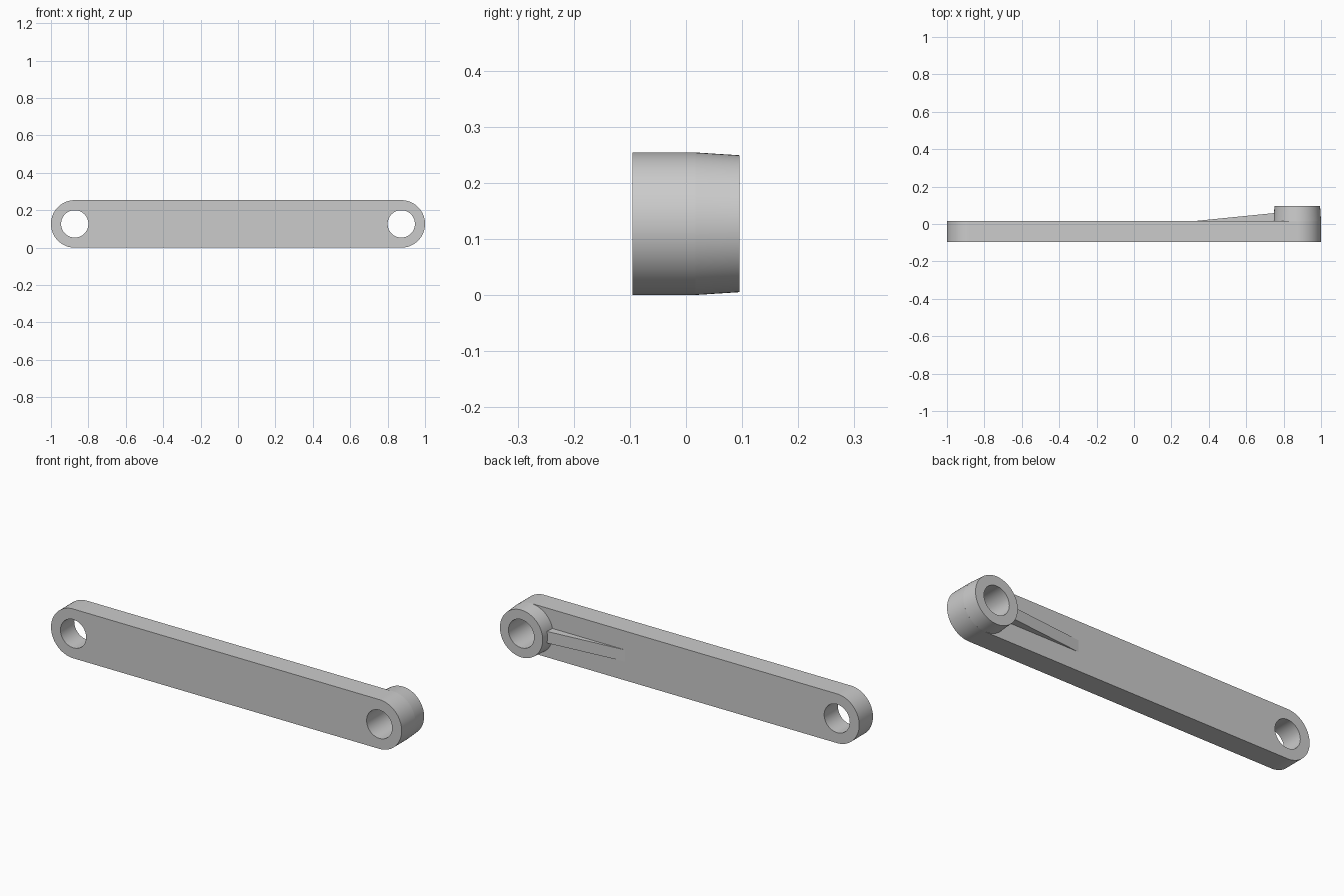
import bpy, bmesh
from math import cos, sin, pi

R, HOLE, CX = 0.127, 0.073, 0.873      # end radius, bore radius, bore centre
FRONT, FACE, BACK = -0.095, 0.017, 0.095
SEG = 64

if "Cube" in bpy.data.objects:
    bpy.data.objects.remove(bpy.data.objects["Cube"])

metal = bpy.data.materials.new("plain grey")
metal.use_nodes = True
grey = (0.6, 0.6, 0.6, 1)
metal.diffuse_color = grey
metal.node_tree.nodes["Principled BSDF"].inputs["Base Color"].default_value = grey


def finish(name, bm):
    """Turn a bmesh into a shaded object."""
    bmesh.ops.recalc_face_normals(bm, faces=bm.faces)
    mesh = bpy.data.meshes.new(name)
    bm.to_mesh(mesh)
    bm.free()
    mesh.materials.append(metal)
    obj = bpy.data.objects.new(name, mesh)
    bpy.context.collection.objects.link(obj)
    bpy.ops.object.select_all(action='DESELECT')
    obj.select_set(True)
    bpy.context.view_layer.objects.active = obj
    return obj


def smooth():
    bpy.ops.object.shade_smooth_by_angle(angle=pi / 6)


def extrude(name, points, vec):
    """Prism from a closed outline."""
    bm = bmesh.new()
    face = bm.faces.new([bm.verts.new(p) for p in points])
    new = bmesh.ops.extrude_face_region(bm, geom=[face])["geom"]
    bmesh.ops.translate(bm, vec=vec, verts=[v for v in new if isinstance(v, bmesh.types.BMVert)])
    return finish(name, bm)


def arc(cx, radius, y, start, sweep, count):
    angles = [start + sweep * i / SEG for i in range(count)]
    return [(cx + radius * cos(a), y, R + radius * sin(a)) for a in angles]


# Round-ended bar with a bore at each end
outline = (arc(CX, R, FRONT, -pi / 2, pi, SEG + 1)
           + arc(-CX, R, FRONT, pi / 2, pi, SEG + 1))
bar = extrude("arm_bar", outline, (0, FACE - FRONT, 0))
for side, label in ((1, "left"), (-1, "right")):
    circle = arc(side * CX, HOLE, FRONT - 0.1, 0, 2 * pi, SEG)
    cutter = extrude(label + "_bore_cutter", circle, (0, 0.4, 0))
    cutter.hide_render = True
    mod = bar.modifiers.new(label + "_bore", 'BOOLEAN')
    mod.operation = 'DIFFERENCE'
    mod.solver = 'EXACT'
    mod.object = cutter
    bpy.context.view_layer.objects.active = bar
    bpy.ops.object.modifier_apply(modifier=mod.name)
    bpy.data.objects.remove(cutter)
bpy.ops.object.select_all(action='DESELECT')
bar.select_set(True)
smooth()

# Slightly tapered boss around the left bore, open where it meets the bar
bm = bmesh.new()
rings = [[bm.verts.new(p) for p in arc(CX, r, y, 0, 2 * pi, SEG)]
         for r, y in ((HOLE, FACE), (HOLE, BACK), (R - 0.005, BACK), (R, FACE))]
for a, b in zip(rings, rings[1:]):
    for i in range(SEG):
        j = (i + 1) % SEG
        bm.faces.new((a[i], a[j], b[j], b[i]))
finish("bore_boss", bm)
smooth()

# Wedge rib running up to the boss
HALF = 0.03
extrude("wedge_rib", [(0.335, FACE, R - HALF), (0.775, FACE, R - HALF),
                      (0.775, 0.061, R - HALF)], (0, 0, 2 * HALF))
